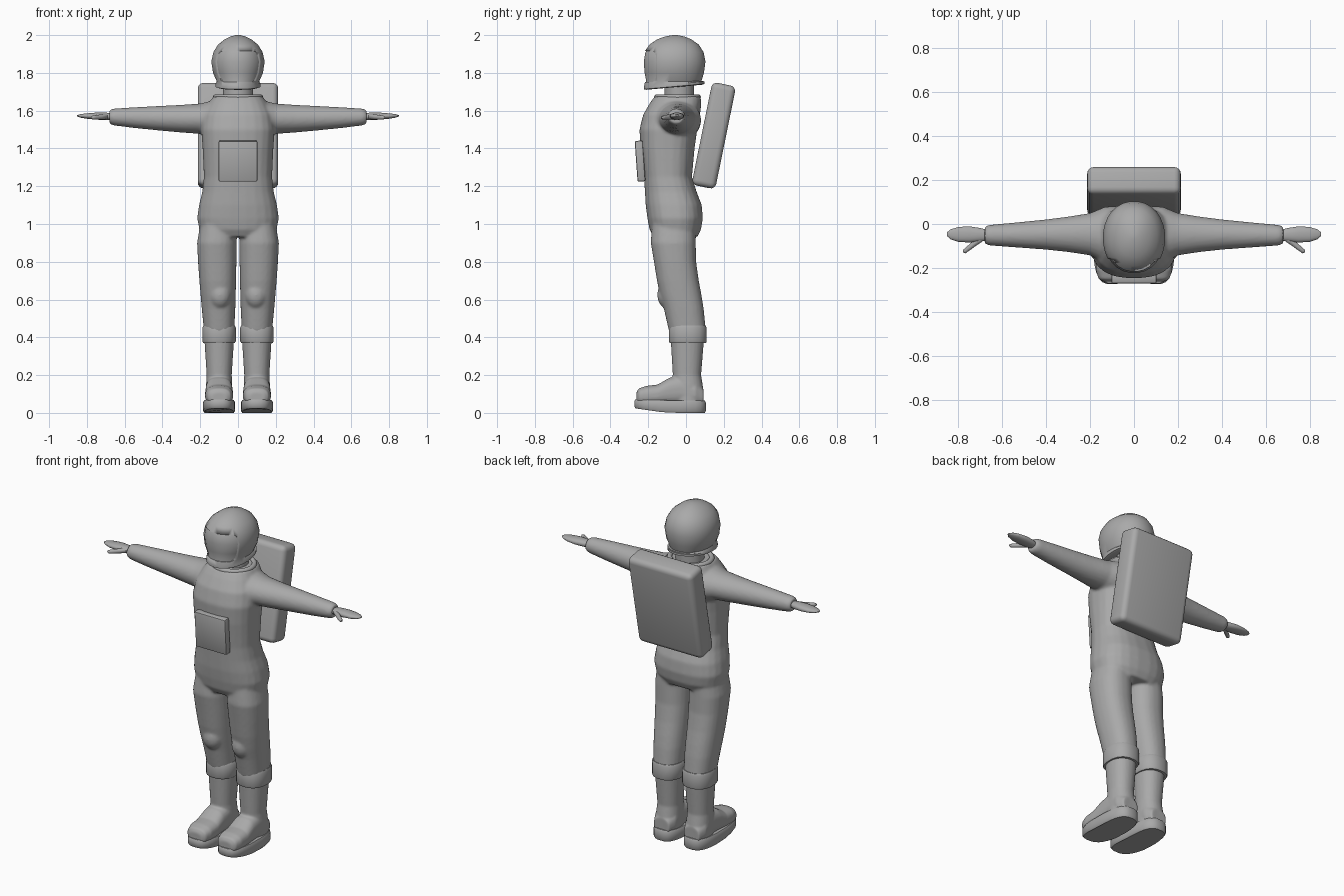
import bpy
import bmesh
from math import cos, sin, pi, radians
from mathutils import Matrix

default_cube = bpy.data.objects.get("Cube")
if default_cube:
    bpy.data.objects.remove(default_cube, do_unlink=True)

GREY = (.4, .4, .4, 1)
suit_grey = bpy.data.materials.new("suit_grey")
suit_grey.use_nodes = True
suit_grey.diffuse_color = GREY
suit_grey.node_tree.nodes["Principled BSDF"].inputs["Base Color"].default_value = GREY


def loft(bm, axis, rings, power=2.0, segments=24, side=1):
    """Closed skin through rings of (station, a_min, a_max, b_min, b_max)."""
    loops = []
    for t, a0, a1, b0, b1 in rings:
        loop = []
        for i in range(segments):
            angle = 2 * pi * (i + .5) / segments
            c, s = cos(angle), sin(angle)
            a = (a0 + a1) / 2 + (a1 - a0) / 2 * abs(c) ** (2 / power) * (1 if c > 0 else -1)
            b = (b0 + b1) / 2 + (b1 - b0) / 2 * abs(s) ** (2 / power) * (1 if s > 0 else -1)
            x, y, z = {"x": (t, a, b), "y": (a, t, b), "z": (a, b, t)}[axis]
            loop.append(bm.verts.new((x * side, y, z)))
        loops.append(loop)
    faces = [bm.faces.new(loops[0]), bm.faces.new(loops[-1])]
    for low, high in zip(loops, loops[1:]):
        for i in range(segments):
            j = (i + 1) % segments
            faces.append(bm.faces.new((low[i], low[j], high[j], high[i])))
    bmesh.ops.recalc_face_normals(bm, faces=faces)


def finish(name, bm, angle=35):
    """Turn a bmesh into a shaded object with the suit material."""
    mesh = bpy.data.meshes.new(name)
    bm.to_mesh(mesh)
    bm.free()
    mesh.materials.append(suit_grey)
    obj = bpy.data.objects.new(name, mesh)
    bpy.context.collection.objects.link(obj)
    bpy.ops.object.select_all(action="DESELECT")
    obj.select_set(True)
    bpy.context.view_layer.objects.active = obj
    bpy.ops.object.shade_smooth_by_angle(angle=radians(angle))
    return obj


def fuse(obj, voxel, rounds):
    """Weld overlapping lofts into one soft skin."""
    remesh = obj.modifiers.new("fuse", "REMESH")
    remesh.mode = "VOXEL"
    remesh.voxel_size = voxel
    remesh.use_smooth_shade = True
    smooth = obj.modifiers.new("soften", "SMOOTH")
    smooth.factor = .5
    smooth.iterations = rounds


def rounded_box(name, size, centre, tilt, bevel, steps):
    bm = bmesh.new()
    bmesh.ops.create_cube(bm, size=1, matrix=Matrix.Diagonal((*size, 1)))
    bmesh.ops.bevel(bm, geom=bm.edges[:], offset=bevel, segments=steps,
                    profile=.5, affect="EDGES")
    obj = finish(name, bm)
    obj.location = centre
    obj.rotation_euler.x = radians(tilt)
    return obj


# Suit: torso, legs and sleeves
TORSO = [
    (.93, .17, -.17, .06), (.97, .205, -.193, .08), (1.03, .217, -.205, .09),
    (1.1, .207, -.214, .084), (1.17, .19, -.218, .057), (1.25, .181, -.223, .032),
    (1.4, .188, -.242, .046), (1.5, .195, -.247, .06), (1.58, .185, -.227, .075),
    (1.64, .155, -.192, .082), (1.675, .132, -.167, .078)]
LEG = [
    (1, .012, .2, -.18, .05), (.9, .007, .217, -.187, .052), (.8, .008, .212, -.17, .054),
    (.7, .01, .205, -.154, .068), (.62, .012, .198, -.137, .083),
    (.55, .014, .192, -.117, .094), (.43, .02, .18, -.09, .106)]
SLEEVE = [
    (.05, -.2, .08, 1.43, 1.665), (.13, -.18, .08, 1.45, 1.655),
    (.2, -.143, .05, 1.477, 1.638), (.3, -.128, .034, 1.484, 1.631),
    (.4, -.117, .021, 1.493, 1.626), (.55, -.106, .006, 1.508, 1.618),
    (.66, -.098, -.004, 1.522, 1.611), (.68, -.09, -.012, 1.53, 1.603)]
bm = bmesh.new()
loft(bm, "z", [(z, -w, w, front, back) for z, w, front, back in TORSO], 2.5)
for side in (1, -1):
    loft(bm, "z", LEG, 2.3, side=side)
    loft(bm, "x", SLEEVE, side=side)
    knee = Matrix.Translation((.095 * side, -.095, .625)) @ Matrix.Diagonal((.06, .058, .075, 1))
    bmesh.ops.create_uvsphere(bm, u_segments=16, v_segments=10, radius=1, matrix=knee)
fuse(finish("suit", bm), .008, 6)

# Gloves: flat mitten with a thumb
PALM = [
    (.66, -.075, -.028, 1.553, 1.585), (.7, -.08, -.018, 1.55, 1.59),
    (.75, -.085, -.01, 1.552, 1.59), (.8, -.082, -.013, 1.557, 1.586),
    (.835, -.07, -.024, 1.563, 1.582), (.852, -.055, -.038, 1.57, 1.576)]
THUMB = [
    (.69, -.08, -.04, 1.555, 1.585), (.72, -.1, -.065, 1.553, 1.581),
    (.75, -.122, -.092, 1.552, 1.577), (.768, -.134, -.108, 1.553, 1.574),
    (.778, -.13, -.117, 1.558, 1.57)]

# Boots: shaft, foot, turned-down cuff and thick sole
SHAFT = [
    (.44, .02, .18, -.083, .096), (.37, .022, .177, -.08, .094), (.2, .033, .166, -.07, .08),
    (.14, .03, .17, -.075, .09), (.05, .03, .17, -.07, .093)]
FOOT = [
    (-.262, .06, .14, .05, .11), (-.25, .038, .162, .045, .13), (-.21, .026, .174, .04, .143),
    (-.15, .025, .175, .04, .15), (-.09, .028, .172, .04, .185), (-.03, .03, .17, .04, .2),
    (.05, .03, .17, .04, .17), (.092, .05, .15, .04, .13)]
CUFF = [
    (.37, .016, .186, -.088, .108), (.38, .01, .19, -.092, .111),
    (.45, .01, .19, -.092, .111), (.462, .016, .185, -.087, .106)]
SOLE = [
    (0, .022, .178, -.268, .1), (.01, .015, .185, -.275, .106),
    (.055, .015, .185, -.275, .106), (.066, .021, .179, -.269, .1)]

for side, label in ((1, "left"), (-1, "right")):
    bm = bmesh.new()
    loft(bm, "x", PALM, 2.2, 16, side)
    loft(bm, "x", THUMB, 2, 12, side)
    finish(label + "_glove", bm, 60)

    bm = bmesh.new()
    loft(bm, "z", SHAFT, 2.2, side=side)
    loft(bm, "y", FOOT, 2.6, side=side)
    fuse(finish(label + "_boot", bm), .006, 5)

    bm = bmesh.new()
    loft(bm, "z", CUFF, 2.4, 16, side)
    finish(label + "_boot_cuff", bm, 40)

    bm = bmesh.new()
    loft(bm, "z", SOLE, 2.9, 24, side)
    for v in bm.verts:  # toe curls up a little
        curl = max(0, -.1 - v.co.y) / .17
        v.co.z += curl * (.024 if v.co.z < .03 else .006)
    finish(label + "_sole", bm)

# Collar ring and neck
bm = bmesh.new()
loft(bm, "z", [(1.65, -.08, .08, -.115, .042), (1.78, -.08, .08, -.115, .042)])
finish("neck", bm)
bpy.ops.mesh.primitive_torus_add(major_segments=32, minor_segments=10, major_radius=.118,
                                 minor_radius=.015, location=(0, -.045, 1.672))
collar = bpy.context.object
collar.name = "collar"
collar.scale.y = .93
collar.data.materials.append(suit_grey)
bpy.ops.object.shade_smooth_by_angle(angle=radians(60))

# Helmet: flared rim, domed shell, face opening and inner visor
HELMET = [
    (1.726, .108, -.213, .088), (1.73, .12, -.224, .1), (1.742, .12, -.224, .1),
    (1.755, .113, -.217, .082), (1.8, .133, -.226, .096), (1.86, .142, -.23, .104),
    (1.91, .131, -.222, .094), (1.95, .106, -.194, .068), (1.978, .07, -.152, .028),
    (1.993, .038, -.11, -.01), (2, .012, -.07, -.045)]


def helmet_form(name, scale):
    bm = bmesh.new()
    loft(bm, "z", [(z, -w, w, front, back) for z, w, front, back in HELMET], 2.1, 28)
    for v in bm.verts:  # rim drops toward the chin
        if v.co.z < 1.75:
            v.co.z += .09 * (v.co.y + .04)
    centre = Matrix.Translation((0, -.063, 1.85))
    bm.transform(centre @ Matrix.Scale(scale, 4) @ centre.inverted())
    return finish(name, bm, 40)


helmet = helmet_form("helmet", 1)
helmet_form("visor", .965)
opening = rounded_box("opening_cutter", (.4, .2, .165), (0, -.26, 1.834), 0, .02, 3)
opening.hide_render = True
opening.hide_viewport = True
cut = helmet.modifiers.new("face_opening", "BOOLEAN")
cut.operation = "DIFFERENCE"
cut.solver = "EXACT"
cut.object = opening

# Chest panel and tilted backpack
rounded_box("chest_panel", (.205, .042, .216), (0, -.243, 1.333), 4, .008, 2)
rounded_box("backpack", (.426, .128, .555), (0, .147, 1.468), -11.5, .03, 4)
